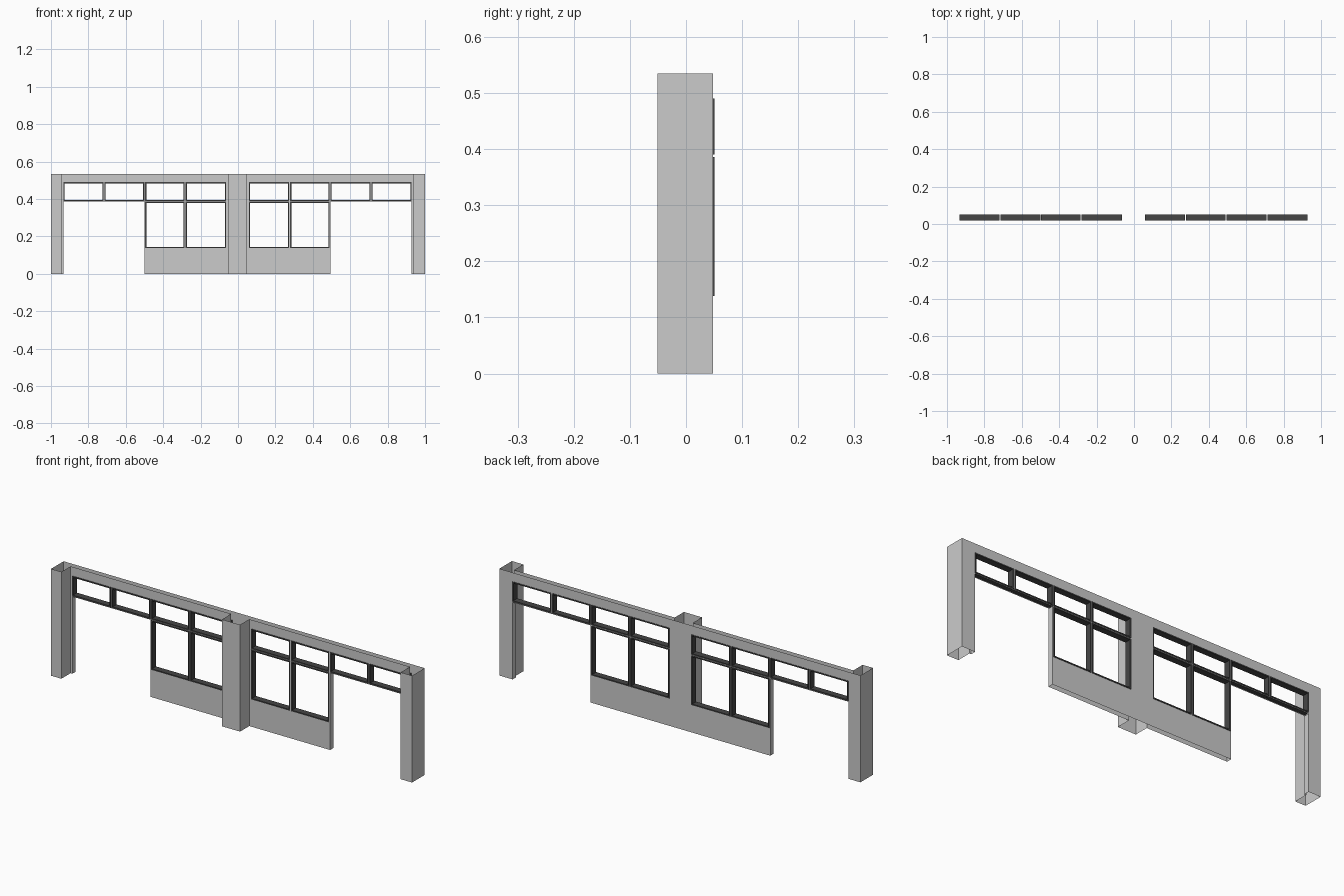
import bpy, bmesh

if "Cube" in bpy.data.objects:
    bpy.data.objects.remove(bpy.data.objects["Cube"])

C = -0.003                                    # slight offset of the wall centre line
Y_PIER, Y_FRONT, Y_BACK = -0.051, 0.022, 0.0485
U = [0, 0.05, 0.061, 0.277, 0.282, 0.493, 0.498, 0.711, 0.716, 0.93, 0.94, 1]
Z = [0, 0.138, 0.386, 0.39, 0.49, 0.535]
PANES = [(0.061, 0.277), (0.282, 0.493), (0.498, 0.711), (0.716, 0.93)]
HOLES = [(a, b, 0.39, 0.49) for a, b in PANES]
HOLES += [(a, b, 0.138, 0.386) for a, b in PANES[:2]]
DOOR = (0.498, 0.93, 0, 0.386)


def px(s, u):
    return s if u == 1 else C + s * u


def finish(bm, name, mat=None):
    me = bpy.data.meshes.new(name)
    bm.to_mesh(me)
    bm.free()
    ob = bpy.data.objects.new(name, me)
    bpy.context.collection.objects.link(ob)
    if mat:
        me.materials.append(mat)
    return ob


# Wall shell: open at top and bottom, pierced by window and door openings
bm = bmesh.new()


def strip(s, a, b, zmax=5):
    # vertical skin between two plan points (u, y)
    for z0, z1 in zip(Z[:zmax], Z[1:zmax + 1]):
        mu, mz = (a[0] + b[0]) / 2, (z0 + z1) / 2
        if a[1] == b[1] and any(h[0] < mu < h[1] and h[2] < mz < h[3] for h in HOLES + [DOOR]):
            continue
        (xa, ya), (xb, yb) = (px(s, a[0]), a[1]), (px(s, b[0]), b[1])
        bm.faces.new([bm.verts.new(p) for p in
                      ((xa, ya, z0), (xb, yb, z0), (xb, yb, z1), (xa, ya, z1))])


for s in (-1, 1):
    for u0, u1 in zip(U, U[1:]):
        pier = u0 == 0 or u1 == 1
        yf = Y_PIER if pier else Y_FRONT
        strip(s, (u0, yf), (u1, yf))
        strip(s, (u0, Y_BACK), (u1, Y_BACK))
    # pier sides, outer end, door jambs
    for u in (0.05, 0.94):
        strip(s, (u, Y_PIER), (u, Y_FRONT))
    strip(s, (1, Y_PIER), (1, Y_FRONT))
    strip(s, (1, Y_FRONT), (1, Y_BACK))
    for u in (0.498, 0.93):
        strip(s, (u, Y_FRONT), (u, Y_BACK), 2)

# merge the outer end into one skin and orient outward
bmesh.ops.remove_doubles(bm, verts=bm.verts, dist=1e-5)
bmesh.ops.dissolve_limit(bm, angle_limit=0.01, verts=bm.verts, edges=bm.edges)
for f in bm.faces:
    f.normal_update()
    n, c = f.normal, f.calc_center_median()
    if abs(n.y) > 0.5:
        want = 1 if c.y > 0.03 else -1
        flip = n.y * want < 0
    else:
        u = abs(c.x - C)
        outward = (u < 0.1 or 0.45 < u < 0.6 or u > 0.98)
        side = 1 if c.x > 0 else -1
        flip = n.x * side * (1 if outward else -1) < 0
    if flip:
        f.normal_flip()
finish(bm, "wall_shell")

# Window frames: one dark rectangular ring per pane
dark = bpy.data.materials.new("dark_frame")
dark.diffuse_color = (0.06, 0.06, 0.06, 1)
dark.use_nodes = True
dark.node_tree.nodes["Principled BSDF"].inputs["Base Color"].default_value = dark.diffuse_color
W, F0, F1 = 0.006, 0.019, 0.051


def frame(name, x0, x1, z0, z1):
    bm = bmesh.new()
    outer = [(x0, z0), (x1, z0), (x1, z1), (x0, z1)]
    inner = [(x0 + W, z0 + W), (x1 - W, z0 + W), (x1 - W, z1 - W), (x0 + W, z1 - W)]
    loops = [[bm.verts.new((x, y, z)) for x, z in pts]
             for pts, y in ((outer, F0), (inner, F0), (inner, F1), (outer, F1))]
    for k in range(4):
        a, b = loops[k], loops[(k + 1) % 4]
        for i in range(4):
            j = (i + 1) % 4
            bm.faces.new((a[i], a[j], b[j], b[i]))
    bmesh.ops.recalc_face_normals(bm, faces=bm.faces)
    finish(bm, name, dark)


for s, side in ((-1, "left"), (1, "right")):
    for i, (a, b, z0, z1) in enumerate(HOLES):
        x0, x1 = sorted((px(s, a), px(s, b)))
        kind = "transom_frame" if z0 > 0.3 else "window_frame"
        frame(f"{kind}_{side}_{i}", x0, x1, z0, z1)
